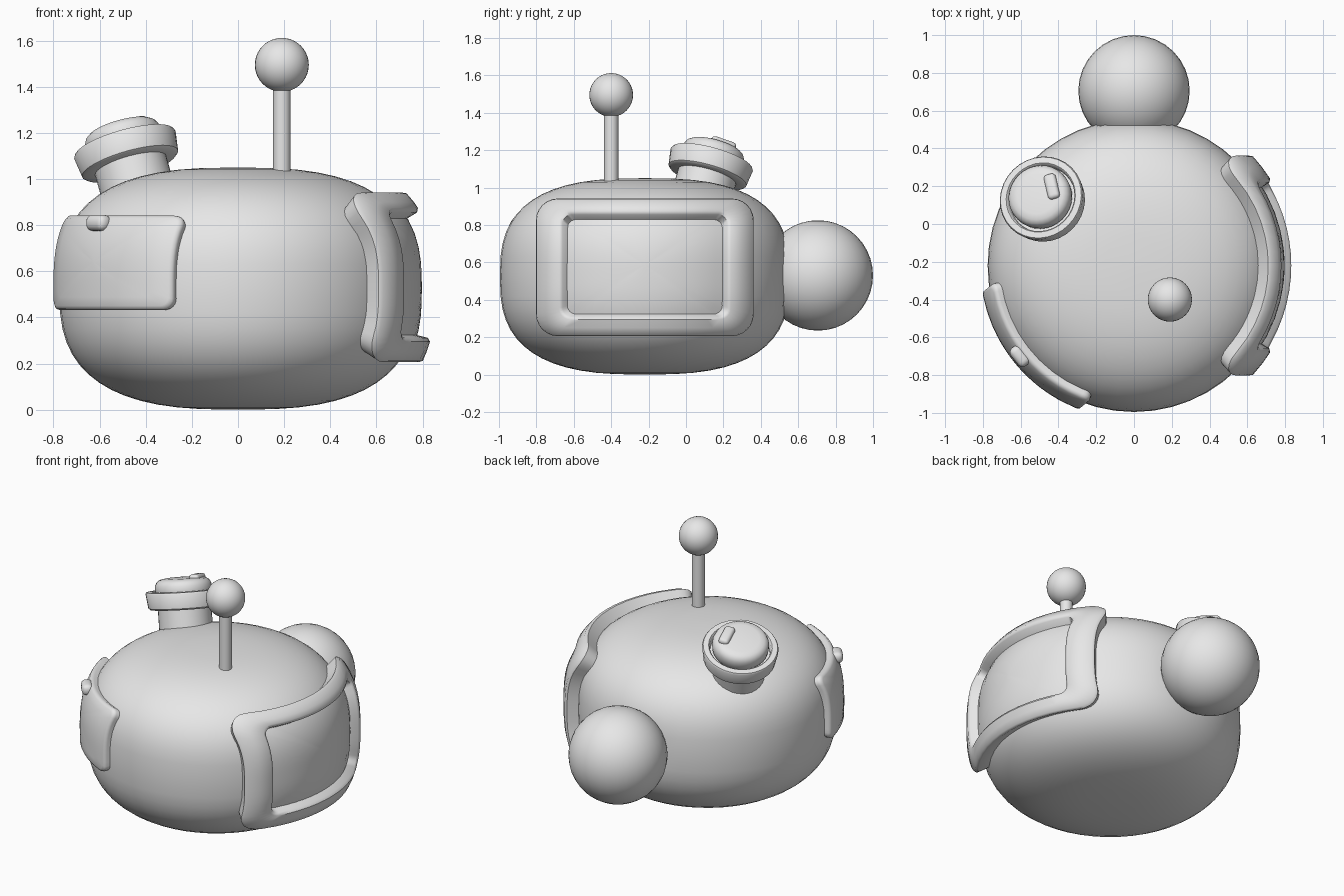
import bpy, bmesh, math
from mathutils import Vector, Matrix

if "Cube" in bpy.data.objects:
    bpy.data.objects.remove(bpy.data.objects["Cube"])

GREY = bpy.data.materials.new("light grey")
GREY.use_nodes = True
GREY.diffuse_color = (0.8, 0.8, 0.8, 1)
GREY.node_tree.nodes["Principled BSDF"].inputs["Base Color"].default_value = (0.8, 0.8, 0.8, 1)

MID = Vector((0, -0.22, 0.525))      # centre of the body
RAD, HALF, POW = 0.775, 0.525, 2.75  # body radius, half height, squareness


def finish(name, bm, angle=40):
    bmesh.ops.recalc_face_normals(bm, faces=bm.faces)
    mesh = bpy.data.meshes.new(name)
    bm.to_mesh(mesh)
    bm.free()
    mesh.materials.append(GREY)
    ob = bpy.data.objects.new(name, mesh)
    bpy.context.collection.objects.link(ob)
    bpy.ops.object.select_all(action='DESELECT')
    ob.select_set(True)
    bpy.context.view_layer.objects.active = ob
    bpy.ops.object.shade_smooth_by_angle(angle=math.radians(angle))
    return ob


def loft(name, rings, cap=True, loop=False, angle=40):
    """Bridge closed rings of points in order."""
    bm = bmesh.new()
    rows = [[bm.verts.new(p) for p in ring] for ring in rings]
    pairs = list(zip(rows, rows[1:])) + ([(rows[-1], rows[0])] if loop else [])
    for a, b in pairs:
        for i in range(len(a)):
            j = (i + 1) % len(a)
            bm.faces.new((a[i], a[j], b[j], b[i]))
    if cap:
        bm.faces.new(rows[0])
        bm.faces.new(rows[-1])
    return finish(name, bm, angle)


def lathe(name, profile, matrix, sides=32, angle=40):
    turn = [2 * math.pi * i / sides for i in range(sides)]
    return loft(name, [[matrix @ Vector((r * math.cos(t), r * math.sin(t), z)) for t in turn]
                       for r, z in profile], angle=angle)


def ball(name, centre, radius):
    bm = bmesh.new()
    bmesh.ops.create_uvsphere(bm, u_segments=32, v_segments=20, radius=radius,
                              matrix=Matrix.Translation(centre))
    finish(name, bm)


def pill(name, size, matrix):
    bm = bmesh.new()
    bmesh.ops.create_cube(bm, size=1, matrix=Matrix.Diagonal((*size, 1)))
    bmesh.ops.bevel(bm, geom=bm.edges[:], offset=min(size) * 0.42, segments=4,
                    profile=0.5, affect='EDGES')
    bm.transform(matrix)
    finish(name, bm)


def skin(u, z, lift, depth):
    """Point over the body's +x side, lifted off it, then sunk along the normal."""
    rad, half = RAD + lift, HALF + lift
    t = (z - MID.z) / half
    r = rad * (1 - abs(t) ** POW) ** (1 / POW)
    x = math.sqrt(max(r * r - u * u, 0))
    slope = (r / rad) ** (POW - 1) / rad
    n = Vector((slope * x / r, slope * u / r,
                math.copysign(abs(t) ** (POW - 1) / half, t))).normalized()
    return Vector((x, u, z - MID.z)) - n * depth


def rounded_rect(w, h, r, steps=6, cuts=12):
    """Outline with half sizes w and h, with the straight sides subdivided."""
    pts = []
    for k, (sx, sy) in enumerate(((1, 1), (-1, 1), (-1, -1), (1, -1))):
        for i in range(steps + 1):
            a = math.pi / 2 * (k + i / steps)
            pts.append(Vector((sx * (w - r) + r * math.cos(a), sy * (h - r) + r * math.sin(a))))
    out = []
    for i, p in enumerate(pts):
        q = pts[(i + 1) % len(pts)]
        n = cuts if i % (steps + 1) == steps else 1
        out += [p.lerp(q, j / n) for j in range(n)]
    return out


def panel(name, facing, rings, cap):
    """Curved plate on the body; ring = half width, half height, corner, mid z, lift, depth."""
    spin = Matrix.Translation(MID) @ Matrix.Rotation(math.radians(facing), 4, 'Z')
    loft(name, [[spin @ skin(p.x, p.y + z, lift, depth) for p in rounded_rect(w, h, r)]
                for w, h, r, z, lift, depth in rings], cap=cap, loop=not cap, angle=50)


def shrinking(w, h, r, z, lift):
    return [(w * s, h * s, r * s, z, lift, 0) for s in (1, 0.8, 0.6, 0.4, 0.2, 0.03)]


# Squashed round body, slightly flattened at the back
steps = 28
outline = []
for i in range(steps + 1):
    a = math.pi * (i / steps - 0.5)
    a = max(min(a, 1.568), -1.568)
    outline.append((RAD * math.cos(a) ** (2 / POW),
                    HALF * math.copysign(abs(math.sin(a)) ** (2 / POW), a)))
body = lathe("body", outline, Matrix.Translation(MID), sides=48, angle=60)
for v in body.data.vertices:
    v.co.y = min(v.co.y, 0.537)

# Tail and antenna
ball("tail_ball", (0, 0.705, 0.53), 0.295)
lathe("antenna_rod", [(0.038, 0.95), (0.038, 1.45)], Matrix.Translation((0.19, -0.4, 0)), sides=20)
ball("antenna_ball", (0.19, -0.4, 1.495), 0.117)

# Side window: raised frame and recessed pane
wz, oz = 0.575, 0.585
panel("window_frame", 0, [
    (0.59, 0.375, 0.12, wz, 0.08, 0.13),
    (0.59, 0.375, 0.12, wz, 0.08, 0.012),
    (0.578, 0.363, 0.11, wz, 0.08, 0),
    (0.52, 0.325, 0.085, wz, 0.08, 0),
    (0.46, 0.29, 0.06, oz, 0.08, 0),
    (0.447, 0.277, 0.05, oz, 0.08, 0.014),
    (0.445, 0.275, 0.05, oz, 0.08, 0.13)], cap=False)
panel("window_pane", 0, shrinking(0.47, 0.3, 0.05, oz, 0.022), cap=True)

# Curved hatch on the front right, with its small latch
hz = 0.64
panel("hatch", 219.5, [
    (0.41, 0.21, 0.05, hz, 0.04, 0.1),
    (0.41, 0.21, 0.05, hz, 0.04, 0.02),
    (0.404, 0.204, 0.045, hz, 0.04, 0.006)] + shrinking(0.39, 0.19, 0.035, hz, 0.04), cap=True)
pill("hatch_latch", (0.07, 0.12, 0.07),
     Matrix.Translation((-0.605, -0.7, 0.81)) @ Matrix.Rotation(math.radians(219), 4, 'Z'))

# Tilted spout with collar, lid and lid tab
tilt = Vector((-0.28, 0.28, 1)).to_track_quat('Z', 'Y').to_matrix().to_4x4()
spout = Matrix.Translation((-0.48, 0.127, 1.11)) @ tilt
lathe("spout_neck", [(0.16, -0.3), (0.16, 0)], spout)
lathe("spout_collar", [(0.15, -0.055), (0.205, -0.055), (0.216, -0.046), (0.228, 0.04),
                       (0.222, 0.05), (0.19, 0.052), (0.183, 0.045), (0.178, 0.01)], spout)
lathe("spout_lid", [(0.15, 0), (0.166, 0.03), (0.17, 0.06), (0.168, 0.085), (0.158, 0.105),
                    (0.14, 0.118), (0.11, 0.124), (0.01, 0.125)], spout, angle=50)
tab = spout.inverted() @ Vector((-0.434, 0.197, 0))
spot = Vector((0.075, 0.035, 0.13))
pill("lid_tab", (0.065, 0.14, 0.05),
     Matrix.Translation((-0.434, 0.197, 1.232)) @ tilt.to_3x3().to_4x4()
     @ Matrix.Rotation(math.radians(15) - tilt.to_euler().z, 4, 'Z'))
